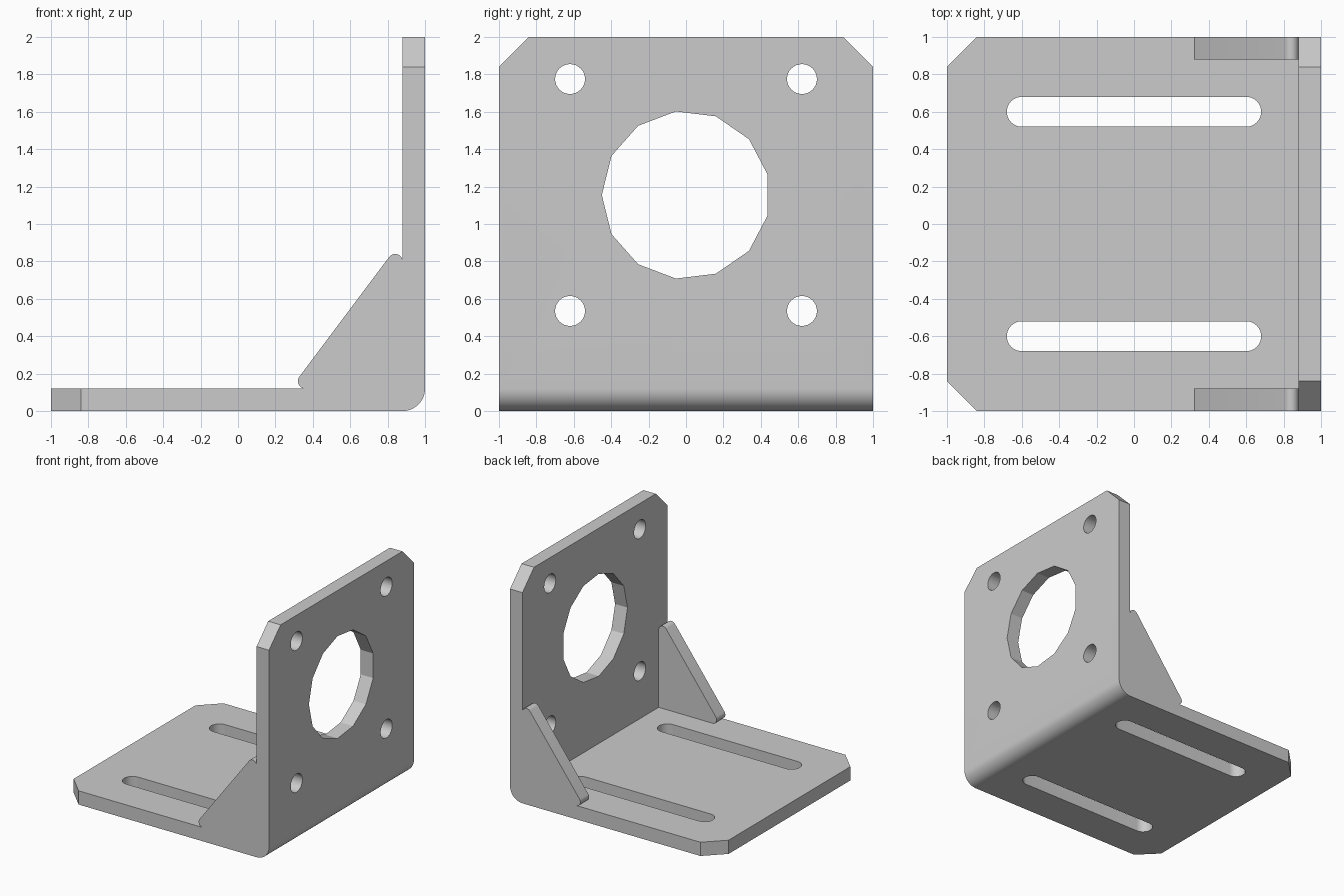
import bpy, bmesh
from math import cos, sin, pi, radians
from mathutils import Vector

cube = bpy.data.objects.get("Cube")
if cube:
    bpy.data.objects.remove(cube)

T = 0.12        # sheet thickness
CHAMFER = 0.16  # outer corner cut

grey = bpy.data.materials.new("plain grey")
grey.use_nodes = True
colour = (0.6, 0.6, 0.6, 1)
grey.diffuse_color = colour
grey.node_tree.nodes["Principled BSDF"].inputs["Base Color"].default_value = colour


def arc(cx, cy, r, start, end, steps):
    """Points along an arc, angles in degrees."""
    angles = [radians(start + (end - start) * i / steps) for i in range(steps + 1)]
    return [(cx + r * cos(a), cy + r * sin(a)) for a in angles]


def circle(cx, cy, r, sides, start=0):
    return arc(cx, cy, r, start, start + 360, sides)[:-1]


def prism(name, outline, axis, low, high, bevel_test=None):
    """Extrude a 2D outline along an axis; optionally chamfer chosen edges."""
    place = {"x": lambda a, b, d: (d, a, b),
             "y": lambda a, b, d: (a, d, b),
             "z": lambda a, b, d: (a, b, d)}[axis]
    bm = bmesh.new()
    face = bm.faces.new([bm.verts.new(place(a, b, low)) for a, b in outline])
    result = bmesh.ops.extrude_face_region(bm, geom=[face])
    moved = [v for v in result["geom"] if isinstance(v, bmesh.types.BMVert)]
    bmesh.ops.translate(bm, verts=moved, vec=Vector(place(0, 0, high - low)))
    if bevel_test:
        edges = [e for e in bm.edges if bevel_test(*(v.co for v in e.verts))]
        bmesh.ops.bevel(bm, geom=edges, offset=CHAMFER, segments=1, affect="EDGES")
    bmesh.ops.recalc_face_normals(bm, faces=bm.faces)
    mesh = bpy.data.meshes.new(name)
    bm.to_mesh(mesh)
    bm.free()
    mesh.materials.append(grey)
    obj = bpy.data.objects.new(name, mesh)
    bpy.context.collection.objects.link(obj)
    return obj


def combine(target, tool, operation):
    """Apply a boolean and remove the tool object."""
    bpy.context.view_layer.objects.active = target
    mod = target.modifiers.new(operation.lower(), "BOOLEAN")
    mod.operation, mod.object, mod.solver = operation, tool, "EXACT"
    bpy.ops.object.modifier_apply(modifier=mod.name)
    bpy.data.objects.remove(tool)


def corner_edge(p, q):
    """Short edges at the free ends of the base and the wall."""
    at_side = abs(p.y) > 0.99 and abs(p.y - q.y) < 0.01
    base_end = p.x < -0.99 and q.x < -0.99
    wall_top = p.z > 1.99 and q.z > 1.99
    return at_side and (base_end or wall_top)


# Folded sheet: base, rounded outer bend and upright wall
sheet = [(-1, 0)] + arc(1 - T, T, T, -90, 0, 12) + [(1, 2), (1 - T, 2), (1 - T, T), (-1, T)]
bracket = prism("bracket", sheet, "y", -1, 1, corner_edge)

# Triangular gussets with rounded tips, buried a little in the sheet
gusset = (arc(0.36, 0.16, 0.04, 270, 143.13, 8) + arc(0.84, 0.80, 0.04, 143.13, 0, 8)
          + [(0.94, 0.80), (0.94, 0.06), (0.36, 0.06)])
for low in (-1, 1 - T):
    combine(bracket, prism("gusset", gusset, "y", low, low + T), "UNION")

# Large faceted opening in the wall
combine(bracket, prism("opening", circle(0, 1.155, 0.45, 13, 180), "x", 0.7, 1.2), "DIFFERENCE")

for y in (-0.62, 0.62):
    # Mounting holes in the wall
    for z in (0.535, 1.775):
        combine(bracket, prism("hole", circle(y, z, 0.08, 32), "x", 0.7, 1.2), "DIFFERENCE")

for y in (-0.60, 0.60):
    # Long adjustment slots in the base
    slot = arc(0.6, y, 0.08, -90, 90, 16) + arc(-0.6, y, 0.08, 90, 270, 16)
    combine(bracket, prism("slot", slot, "z", -0.2, 0.3), "DIFFERENCE")

# Smooth the curved faces, keeping edges and facets sharp
bpy.ops.object.select_all(action="DESELECT")
bracket.select_set(True)
bpy.context.view_layer.objects.active = bracket
bpy.ops.object.shade_smooth_by_angle(angle=radians(25))
